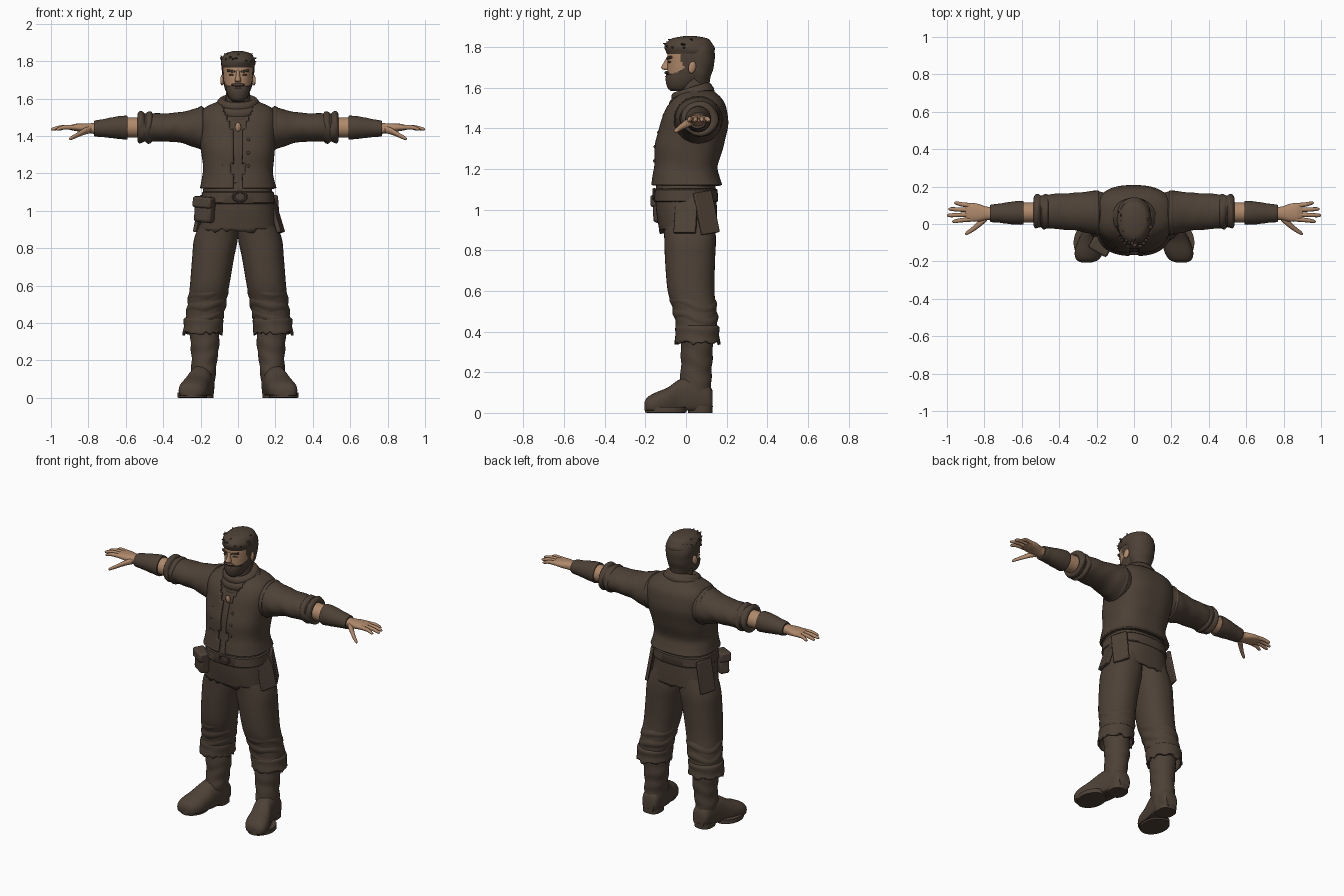
import bpy, bmesh, math, random
from mathutils import Vector
random.seed(4)

def material(name, col):
    m = bpy.data.materials.new(name)
    m.diffuse_color = (*col, 1)
    return m

CLOTH = material("dark brown cloth", (0.075, 0.053, 0.037))
SKIN = material("tan skin", (0.43, 0.25, 0.145))

def sp(v, e):
    return math.copysign(abs(v) ** e, v)

def resample(rings, steps):
    """Catmull-Rom interpolation of the ring parameters."""
    out = []
    for i in range(len(rings) - 1):
        a, b, c, d = (rings[max(0, min(len(rings) - 1, i + k))] for k in (-1, 0, 1, 2))
        for s in range(steps):
            t = s / steps
            out.append([0.5 * (2*q + (r - o)*t + (2*o - 5*q + 4*r - u)*t*t + (3*q - o - 3*r + u)*t**3)
                        for o, q, r, u in zip(a, b, c, d)])
    return out + [list(rings[-1])]

def loft(name, rings, mat=CLOTH, axis='z', n=32, p=2.0, steps=4, mirror=False,
         ripple=0.0, freq=75, rag=0.0, caps=True, thick=0.0, cut=None, floor=None):
    """Skin superelliptic rings (t, centre u, centre v, radius u, radius v) along an axis."""
    bm = bmesh.new()
    rows = []
    rr = resample(rings, steps)
    for k, (t, cu, cv, ru, rv) in enumerate(rr):
        row = []
        for i in range(n):
            a = 2 * math.pi * i / n
            w = 1 + ripple * math.sin(freq * t + 2.2 * math.sin(a + 0.7) + math.sin(3 * a))
            u = cu + ru * w * sp(math.cos(a), 2 / p)
            v = cv + rv * w * sp(math.sin(a), 2 / p)
            h = t + (random.uniform(-rag, rag) if k == len(rr) - 1 else 0)
            co = {'z': (u, v, h), 'x': (h, u, v), 'y': (u, h, v)}[axis]
            if floor is not None:
                co = (co[0], co[1], max(floor, co[2]))
            row.append(bm.verts.new(co))
        rows.append(row)
    for r0, r1 in zip(rows, rows[1:]):
        for i in range(n):
            j = (i + 1) % n
            bm.faces.new((r0[i], r0[j], r1[j], r1[i]))
    if caps:
        bm.faces.new(rows[0])
        bm.faces.new(rows[-1])
    bmesh.ops.recalc_face_normals(bm, faces=bm.faces)
    if cut:
        bmesh.ops.delete(bm, geom=[f for f in bm.faces if cut(f.calc_center_median())], context='FACES')
    me = bpy.data.meshes.new(name)
    bm.to_mesh(me)
    bm.free()
    ob = bpy.data.objects.new(name, me)
    bpy.context.collection.objects.link(ob)
    me.materials.append(mat)
    if thick:
        m = ob.modifiers.new("thickness", 'SOLIDIFY')
        m.thickness, m.offset = thick, 0
    if mirror:
        ob.modifiers.new("mirror", 'MIRROR')
    return ob

def solid(name, op, loc, scale, rot=(0, 0, 0), mat=CLOTH, bevel=0.0, **kw):
    op(location=loc, rotation=[math.radians(r) for r in rot], **kw)
    ob = bpy.context.object
    ob.name, ob.scale = name, scale
    ob.data.materials.append(mat)
    if bevel:
        bpy.ops.object.transform_apply(location=False, rotation=False, scale=True)
        m = ob.modifiers.new("bevel", 'BEVEL')
        m.width, m.segments = bevel, 2
    return ob

cube = bpy.ops.mesh.primitive_cube_add
ball = bpy.ops.mesh.primitive_uv_sphere_add
torus = bpy.ops.mesh.primitive_torus_add
cone = bpy.ops.mesh.primitive_cone_add

# Boots: shaft, foot, soles
loft("boot_shaft", [(.39, .18, .053, .08, .08), (.28, .177, .053, .076, .078), (.2, .18, .05, .068, .076),
                    (.13, .185, .045, .066, .08), (.03, .188, .055, .058, .072)], mirror=True, ripple=.025, steps=6)
loft("boot_foot", [(.13, .183, .06, .04, .05), (.11, .184, .07, .055, .07), (.05, .19, .08, .062, .1),
                   (-.03, .205, .07, .066, .095), (-.09, .225, .05, .074, .075), (-.15, .24, .04, .077, .06),
                   (-.19, .249, .035, .06, .042), (-.205, .252, .03, .03, .022)],
     axis='y', mirror=True, p=2.3, floor=.012)
loft("boot_sole", [(0, .245, -.1, .07, .08), (0.001, .245, -.1, .078, .102), (.028, .245, -.1, .078, .102)],
     mirror=True, steps=1)
loft("boot_heel", [(0, .187, .07, .056, .06), (.035, .187, .07, .058, .062)], mirror=True, steps=1, p=2.6)

# Trousers and turned-up cuffs
loft("trouser_leg", [(.98, .09, .012, .09, .125), (.86, .116, .02, .116, .127), (.75, .133, .02, .112, .123),
                     (.6, .152, .025, .105, .115), (.5, .168, .045, .1, .105), (.4, .184, .055, .098, .1)],
     mirror=True, n=40, steps=6, p=2.2)
loft("knee_folds", [(.6, .152, .025, .1, .108), (.55, .16, .035, .104, .112), (.47, .172, .049, .103, .107),
                    (.4, .184, .055, .097, .1)], mirror=True, n=40, steps=10, ripple=.035, freq=95)
loft("trouser_cuff", [(.425, .183, .055, .094, .096), (.415, .184, .055, .101, .104), (.38, .186, .056, .099, .102),
                      (.345, .189, .056, .102, .106)], mirror=True, caps=False, thick=.012, rag=.012, ripple=.015)

# Tunic skirt with ragged hem, side panels
loft("tunic_skirt", [(1.15, 0, 0, .175, .14), (1.06, 0, 0, .183, .143), (.98, 0, .003, .192, .142),
                     (.895, 0, .01, .203, .137)], n=56, p=2.5, caps=False, thick=.012, rag=.014, ripple=.012, freq=20)
solid("side_panel_left", cube, (.2, .0, .985), (.012, .055, .105), (0, -17, -12), bevel=.005)
solid("side_panel_rear", cube, (.19, .1, .985), (.01, .05, .105), (8, -9, 28), bevel=.005)
solid("side_panel_right", cube, (-.2, .08, .985), (.01, .055, .1), (0, 12, -14), bevel=.005)

# Belt, buckle, pouch
loft("belt", [(1.04, 0, 0, .188, .15), (1.045, 0, 0, .193, .154), (1.095, 0, 0, .189, .152), (1.1, 0, 0, .183, .147)],
     n=48, p=2.5, steps=1, caps=False, thick=.008)
solid("buckle", torus, (.01, -.157, 1.075), (1, .75, 1), (90, 0, 0), major_radius=.034, minor_radius=.008,
      major_segments=20, minor_segments=8)
solid("pouch", cube, (-.178, -.115, 1.0), (.052, .032, .062), (0, 4, -30), bevel=.016)
solid("pouch_flap", cube, (-.18, -.12, 1.045), (.056, .037, .03), (0, 4, -30), bevel=.012)

# Shirt torso and open vest
body = [(1.12, 0, .003, .198, .168), (1.16, 0, 0, .188, .158), (1.22, 0, 0, .18, .15), (1.32, 0, .017, .19, .163),
        (1.42, 0, .04, .203, .16), (1.5, 0, .05, .203, .142), (1.545, 0, .056, .175, .112), (1.58, 0, .06, .1, .07)]
loft("shirt", [(t, u, v, a - .014, b - .014) for t, u, v, a, b in body], n=48, p=2.6)
loft("vest", body, n=96, p=2.6, steps=6, caps=False, thick=.014, ripple=.006, freq=45,
     cut=lambda c: c.y < 0 and abs(c.x) < .03 + max(0, c.z - 1.42) * .4)
for z in (1.17, 1.24, 1.31, 1.38):
    solid("vest_button", ball, (.055, -.155 + max(0, z - 1.3) * .25, z), (.009, .007, .009), segments=10, ring_count=6)
    solid("vest_strap", cube, (-.075, -.146 + max(0, z - 1.3) * .25, z), (.028, .005, .005), (0, 8, -6))

# Sleeves and rolled-up sleeve ends
loft("sleeve", [(.12, .06, 1.44, .1, .1), (.19, .06, 1.44, .115, .113), (.24, .063, 1.443, .112, .1),
                (.32, .066, 1.446, .1, .08), (.42, .067, 1.446, .094, .075), (.5, .067, 1.446, .084, .076)],
     axis='x', mirror=True, n=36, steps=6, ripple=.015, freq=60)
loft("armhole_seam", [(.185, .06, 1.443, .112, .108), (.195, .06, 1.443, .12, .117), (.21, .06, 1.443, .116, .111)],
     axis='x', mirror=True, n=36)
loft("rolled_sleeve", [(.455, .067, 1.446, .078, .07), (.465, .067, 1.446, .09, .082), (.485, .067, 1.446, .092, .084),
                       (.497, .067, 1.446, .083, .076), (.51, .067, 1.446, .09, .084), (.528, .067, 1.446, .088, .083),
                       (.537, .067, 1.446, .07, .068), (.525, .067, 1.446, .05, .05)],
     axis='x', mirror=True, n=36, ripple=.04, freq=110)

# Bare forearm, bracer, hand
loft("forearm", [(.5, .063, 1.446, .055, .055), (.62, .06, 1.445, .053, .053)], SKIN, 'x', mirror=True)
loft("bracer", [(.592, .06, 1.445, .055, .054), (.596, .06, 1.445, .063, .064), (.65, .059, 1.445, .061, .059),
                (.72, .058, 1.442, .051, .048), (.766, .057, 1.44, .046, .042), (.77, .057, 1.44, .038, .034)],
     axis='x', mirror=True, ripple=.01, freq=120)
loft("palm", [(.755, .057, 1.44, .034, .03), (.79, .057, 1.441, .036, .027), (.83, .06, 1.444, .047, .023),
              (.87, .063, 1.446, .05, .019), (.9, .064, 1.445, .043, .012)], SKIN, 'x', n=24, mirror=True, p=2.4)
for nm, y0, y1, x1 in (("index", .026, .014, .972), ("middle", .05, .046, 1.0),
                       ("ring", .075, .08, .992), ("little", .098, .112, .962)):
    loft(nm + "_finger", [(.86, y0, 1.446, .013, .014), ((.88 + x1) / 2, (y0 + y1) / 2, 1.447, .0115, .012),
                          (x1 - .012, y1, 1.438, .0095, .009), (x1, y1, 1.436, .003, .003)],
         SKIN, 'x', n=10, mirror=True)
loft("thumb", [(.785, .036, 1.436, .018, .02), (.82, .008, 1.425, .021, .018), (.86, -.026, 1.405, .015, .013),
               (.893, -.048, 1.388, .011, .01), (.903, -.053, 1.384, .003, .003)], SKIN, 'x', n=12, mirror=True)

# Neck, scarf folds, pendant
loft("neck", [(1.5, 0, .055, .075, .075), (1.66, 0, .035, .06, .065)])
for r, z, y, tilt, thick in ((.082, 1.575, .03, 17, .026), (.09, 1.55, .028, 24, .032), (.084, 1.525, .015, 30, .03)):
    solid("scarf_fold", torus, (0, y, z), (1.04, .98, 1.1), (tilt, 0, random.uniform(-3, 3)),
          major_radius=r, minor_radius=thick, major_segments=40, minor_segments=14)
solid("pendant", ball, (0, -.103, 1.447), (.016, .012, .026), (12, 0, 0), SKIN, segments=12, ring_count=8)

# Head: skin only on the face area, beard and scalp in the dark colour
head = loft("head", [(1.583, 0, -.035, .025, .035), (1.598, 0, -.028, .045, .06), (1.63, 0, -.008, .062, .084),
                     (1.67, 0, .012, .073, .104), (1.72, 0, .018, .08, .11), (1.77, 0, .02, .083, .111),
                     (1.81, 0, .022, .076, .1), (1.835, 0, .022, .05, .07)], n=64, steps=8, p=2.15)
head.data.materials.append(SKIN)
for f in head.data.polygons:
    c = f.center
    if c.y < -.005 and 1.668 + max(0, c.y + .065) * .45 < c.z < 1.785 and abs(c.x) < .076:
        f.material_index = 1
loft("nose", [(1.752, 0, -.084, .008, .01), (1.72, 0, -.092, .011, .02), (1.698, 0, -.096, .017, .027),
              (1.688, 0, -.09, .014, .018)], SKIN, n=16)
loft("beard", [(1.585, 0, -.045, .025, .03), (1.6, 0, -.045, .045, .046), (1.635, 0, -.042, .06, .058),
               (1.665, 0, -.04, .064, .058)], n=32)
solid("mouth", ball, (0, -.097, 1.656), (.016, .007, .003), mat=SKIN, segments=12, ring_count=6)
solid("moustache", ball, (0, -.092, 1.674), (.037, .014, .009), segments=16, ring_count=8)
for s in (-1, 1):
    solid("brow", cube, (s * .036, -.082, 1.747), (.023, .009, .006), (0, -s * 8, s * 18), bevel=.003)
    solid("eye", ball, (s * .035, -.081, 1.727), (.015, .008, .005), (0, 0, s * 18), segments=12, ring_count=8)
    solid("ear", ball, (s * .084, .03, 1.7), (.01, .019, .03), (-12, 0, s * 15), SKIN, segments=16, ring_count=10)

# Hair: cap, back and swept locks
loft("hair_cap", [(1.765, 0, .022, .086, .114), (1.79, 0, .018, .092, .123), (1.82, 0, .016, .085, .113),
                  (1.843, 0, .018, .064, .085), (1.854, 0, .02, .025, .03)], n=40, p=2.1, ripple=.015, freq=130)
loft("hair_back", [(1.62, 0, .065, .055, .05), (1.66, 0, .063, .073, .06), (1.71, 0, .065, .083, .073),
                   (1.78, 0, .063, .088, .078), (1.82, 0, .055, .075, .07)], n=36, ripple=.012, freq=90)
for i in range(22):
    a = math.radians(random.uniform(150, 390))
    z = random.uniform(1.79, 1.835)
    k = 1.0 if z < 1.815 else .75
    d = Vector((math.cos(a) * .55 + .25, math.sin(a) * .7, random.uniform(.1, .6)))
    e = d.to_track_quat('Z', 'Y').to_euler()
    solid("hair_lock", cone, (math.cos(a) * .08 * k, .015 + math.sin(a) * .108 * k, z), (1, .6, 1),
          [math.degrees(v) for v in e], vertices=8, radius1=.022, radius2=.003, depth=.045)

# Smooth shading with sharp hems
bpy.ops.object.select_all(action='SELECT')
bpy.context.view_layer.objects.active = head
bpy.ops.object.shade_smooth_by_angle(angle=math.radians(42))
